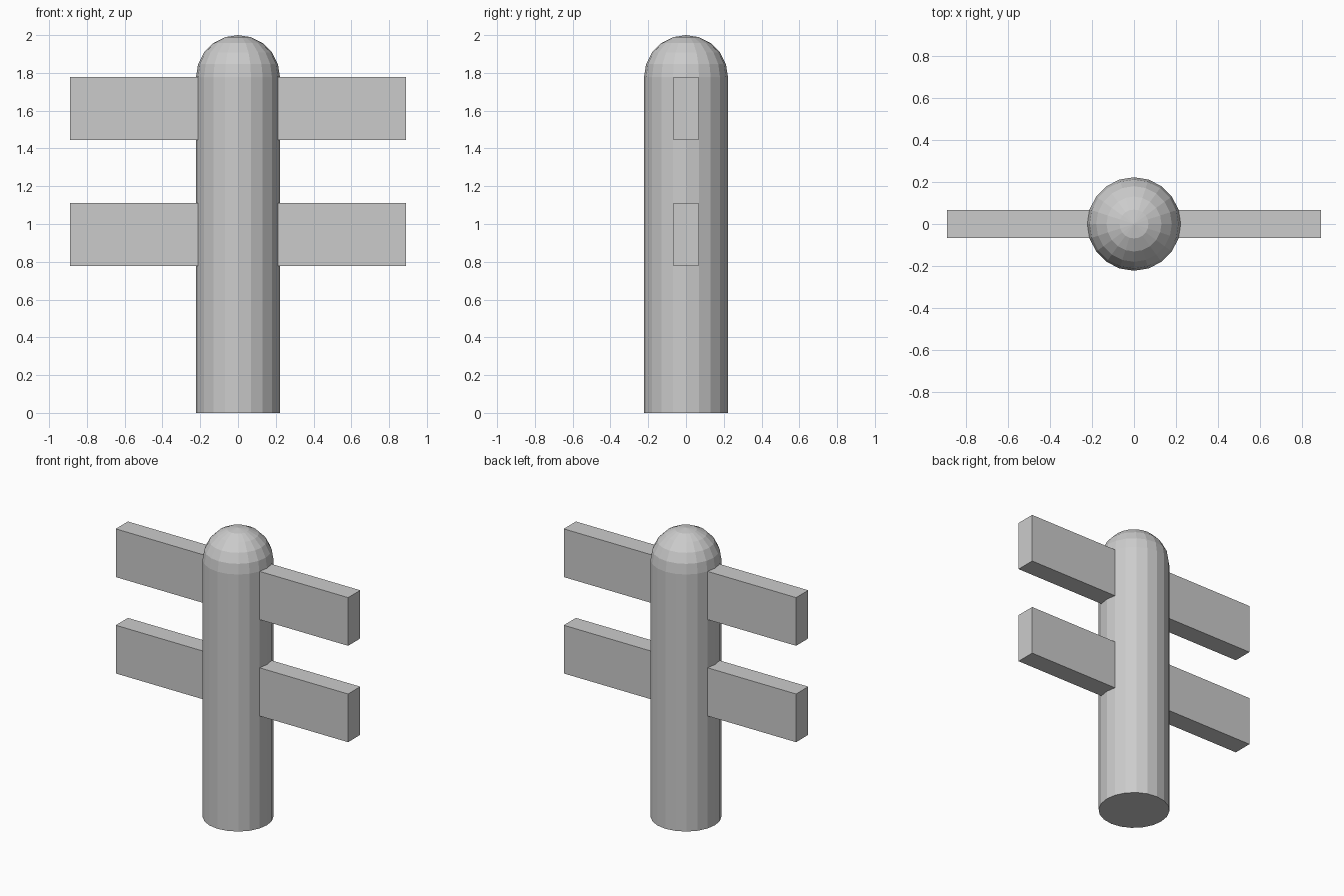
import bpy, bmesh
from math import sin, cos, pi, tau

if "Cube" in bpy.data.objects:
    bpy.data.objects.remove(bpy.data.objects["Cube"])

SIDES = 20
RADIUS = 2 / 9
SHOULDER = 2 - RADIUS      # height where the rounded top begins
DOME_RINGS = 5


def add_object(name, bm):
    bmesh.ops.recalc_face_normals(bm, faces=bm.faces)
    mesh = bpy.data.meshes.new(name)
    bm.to_mesh(mesh)
    bm.free()
    obj = bpy.data.objects.new(name, mesh)
    bpy.context.collection.objects.link(obj)
    return obj


def make_post():
    # Half profile: flat foot, straight side, quarter-circle dome
    profile = [(0, 0), (RADIUS, 0)]
    for i in range(DOME_RINGS + 1):
        a = pi / 2 * i / DOME_RINGS
        profile.append((RADIUS * cos(a), SHOULDER + RADIUS * sin(a)))
    bm = bmesh.new()
    verts = [bm.verts.new((r, 0, z)) for r, z in profile]
    edges = [bm.edges.new(pair) for pair in zip(verts, verts[1:])]
    bmesh.ops.spin(bm, geom=verts + edges, cent=(0, 0, 0), axis=(0, 0, 1),
                   angle=tau, steps=SIDES, use_duplicate=False)
    bmesh.ops.remove_doubles(bm, verts=bm.verts, dist=1e-4)
    return add_object("post", bm)


def make_board(name, bottom):
    # Board running straight through the post
    length, depth, height = 16 / 9, 0.133, 1 / 3
    bm = bmesh.new()
    bmesh.ops.create_cube(bm, size=1)
    bmesh.ops.scale(bm, vec=(length, depth, height), verts=bm.verts)
    bmesh.ops.translate(bm, vec=(0, 0, bottom + height / 2), verts=bm.verts)
    return add_object(name, bm)


make_post()
make_board("lower_board", 7 / 9)
make_board("upper_board", 13 / 9)
